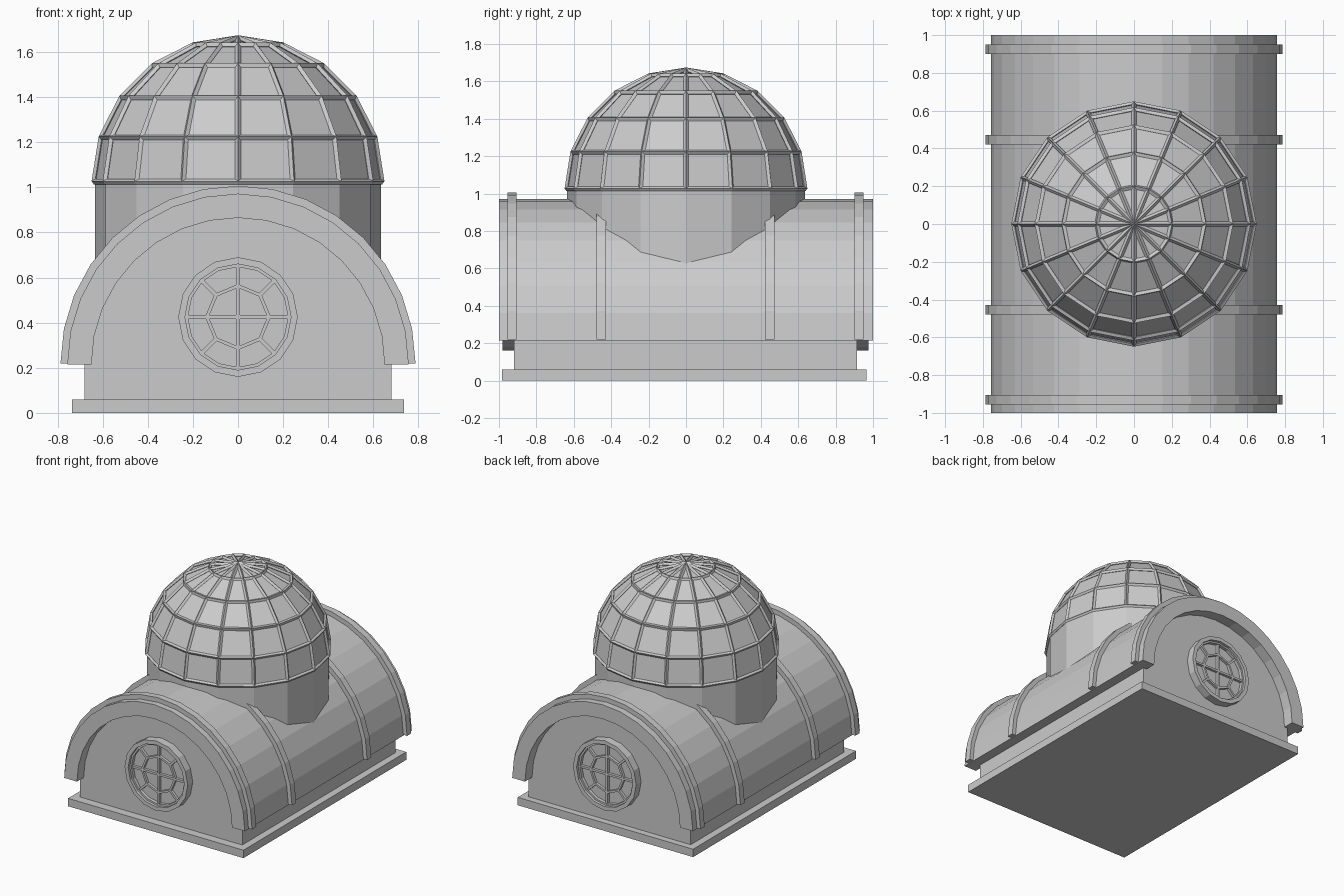
import bpy, bmesh
from math import pi, sin, cos
from mathutils import Vector

if "Cube" in bpy.data.objects:
    bpy.data.objects.remove(bpy.data.objects["Cube"])


def finish(name, bm):
    bmesh.ops.recalc_face_normals(bm, faces=bm.faces)
    mesh = bpy.data.meshes.new(name)
    bm.to_mesh(mesh)
    bm.free()
    ob = bpy.data.objects.new(name, mesh)
    bpy.context.collection.objects.link(ob)
    return ob


def prism(name, profile, y0, y1):
    # closed x/z profile extruded along y
    bm = bmesh.new()
    face = bm.faces.new([bm.verts.new((x, y0, z)) for x, z in profile])
    new = bmesh.ops.extrude_face_region(bm, geom=[face])["geom"]
    bmesh.ops.translate(bm, vec=(0, y1 - y0, 0),
                        verts=[v for v in new if isinstance(v, bmesh.types.BMVert)])
    return finish(name, bm)


def band(name, r_in, r_out, y0, y1, cz, sweep, n):
    # rectangular section swept round the y axis: an arch or a full ring
    bm = bmesh.new()
    full = sweep > 6
    sections = []
    for i in range(n if full else n + 1):
        a = sweep * i / n
        sections.append([bm.verts.new((r * cos(a), y, cz + r * sin(a)))
                         for r, y in ((r_in, y0), (r_out, y0), (r_out, y1), (r_in, y1))])
    for i in range(n):
        p, q = sections[i], sections[(i + 1) % len(sections)]
        for k in range(4):
            bm.faces.new((p[k], p[(k + 1) % 4], q[(k + 1) % 4], q[k]))
    if not full:
        bm.faces.new(sections[0])
        bm.faces.new(sections[-1])
    return finish(name, bm)


def arc(r, cz, sweep, n):
    return [(r * cos(sweep * i / n), cz + r * sin(sweep * i / n)) for i in range(n + 1)]


def box_profile(w, z0, z1):
    return [(-w, z0), (w, z0), (w, z1), (-w, z1)]


# plinth and walls with rounded gables
prism("plinth", box_profile(0.735, 0, 0.06), -0.985, 0.965)
prism("walls", [(-0.68, 0.06), (0.68, 0.06)] + arc(0.68, 0.215, pi, 16), -0.92, 0.915)

# barrel roof and its four ribs
band("barrel_roof", 0.65, 0.757, -1, 1, 0.215, pi, 16)
for i, y in enumerate((-0.93, -0.453, 0.447, 0.925)):
    band(f"roof_rib_{i + 1}", 0.74, 0.787, y - 0.025, y + 0.025, 0.22, pi, 16)

# round windows in both gables
WZ = 0.425


def window(name, wall_y, out):
    span = lambda a, b: sorted((wall_y + out * a, wall_y + out * b))
    band(name + "_surround", 0.235, 0.265, *span(-0.01, 0.06), WZ, 2 * pi, 16)
    prism(name + "_glass", arc(0.24, WZ, 2 * pi, 16)[:-1], *span(-0.01, 0.015))
    band(name + "_outer_frame", 0.222, 0.238, *span(0, 0.04), WZ, 2 * pi, 16)
    band(name + "_inner_frame", 0.13, 0.146, *span(0, 0.035), WZ, 2 * pi, 8)
    y0, y1 = span(0, 0.035)
    bm = bmesh.new()
    for k in range(8):
        a = k * pi / 4
        d = Vector((cos(a), 0, sin(a)))
        s = Vector((-sin(a), 0, cos(a))) * 0.008
        r0 = 0.0 if k % 2 == 0 else 0.135
        c = Vector((0, 0, WZ))
        quad = [c + d * r0 - s, c + d * 0.23 - s, c + d * 0.23 + s, c + d * r0 + s]
        lo = [bm.verts.new(p + Vector((0, y0, 0))) for p in quad]
        hi = [bm.verts.new(p + Vector((0, y1, 0))) for p in quad]
        bm.faces.new(lo)
        bm.faces.new(hi)
        for j in range(4):
            bm.faces.new((lo[j], lo[(j + 1) % 4], hi[(j + 1) % 4], hi[j]))
    finish(name + "_bars", bm)


window("front_window", -0.92, -1)
window("back_window", 0.915, 1)


def revolve(name, profile, n=16):
    # r/z profile turned round the z axis; radius 0 becomes a pole
    bm = bmesh.new()
    rings = []
    for r, z in profile:
        if r < 1e-5:
            rings.append([bm.verts.new((0, 0, z))] * n)
        else:
            rings.append([bm.verts.new((r * cos(2 * pi * i / n), r * sin(2 * pi * i / n), z))
                          for i in range(n)])
    for p, q in zip(rings, rings[1:]):
        for i in range(n):
            j = (i + 1) % n
            bm.faces.new(list(dict.fromkeys((p[i], p[j], q[j], q[i]))))
    return finish(name, bm)


def dome_profile(r):
    return [(r * cos(i * pi / 10), 1.025 + r * sin(i * pi / 10)) for i in range(5)] + [(0, 1.025 + r)]


# drum rising through the roof
revolve("drum", [(0, 0.6), (0.635, 0.6), (0.635, 1.02), (0, 1.02)])

# glazed dome: panes and a lattice of glazing bars
revolve("dome_panes", dome_profile(0.632))
frame = revolve("dome_frame", dome_profile(0.637))
wire = frame.modifiers.new("bars", "WIREFRAME")
wire.thickness = 0.025
wire.use_boundary = True
wire.use_even_offset = True
wire.use_replace = True
